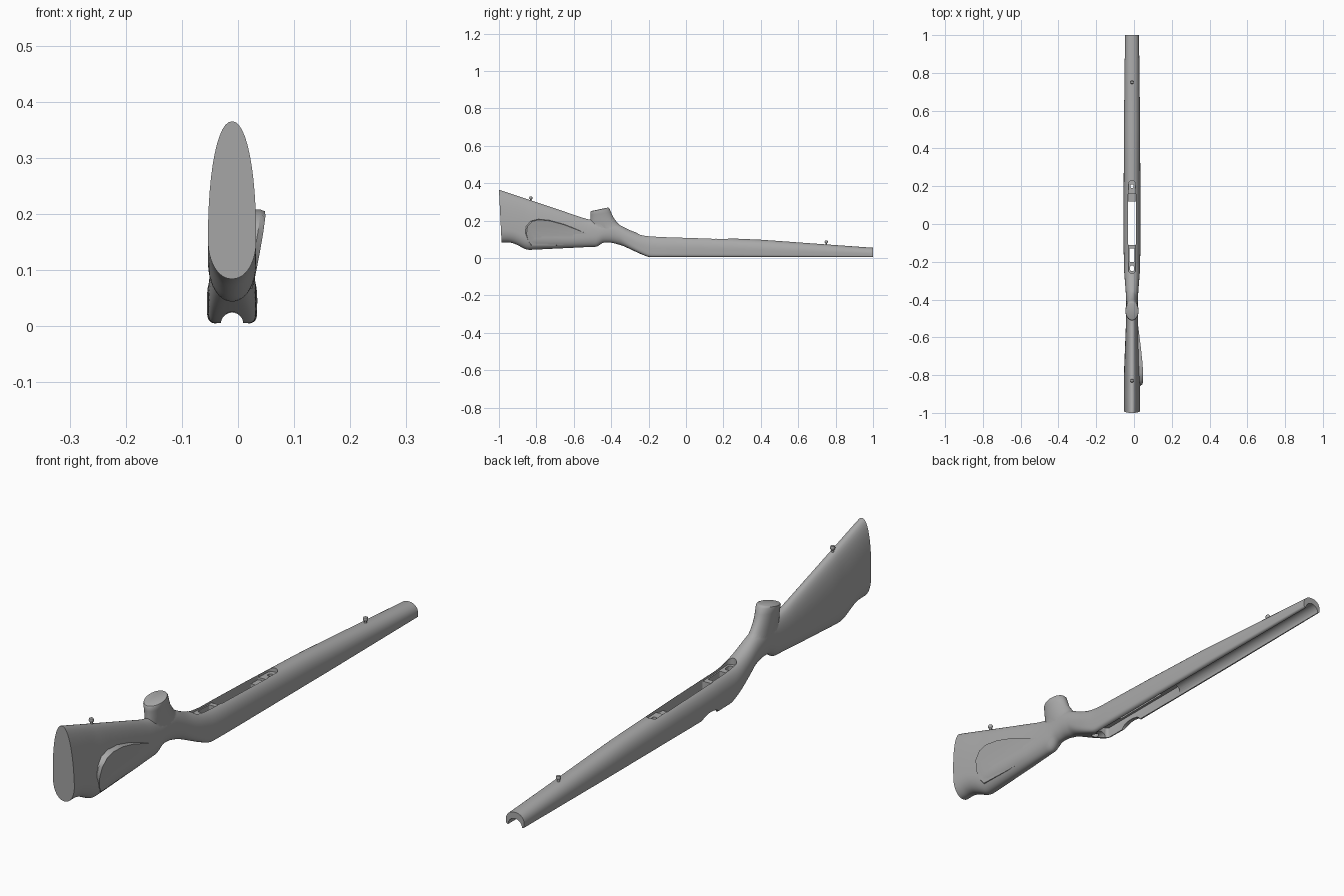
import bpy, bmesh, math
from mathutils import Vector

if "Cube" in bpy.data.objects:
    bpy.data.objects.remove(bpy.data.objects["Cube"])

CX = -0.0105  # centre line of the stock
TAU = math.tau

grey = bpy.data.materials.new("matte grey")
grey.use_nodes = True
grey.diffuse_color = (0.4, 0.4, 0.4, 1)
grey.node_tree.nodes["Principled BSDF"].inputs["Base Color"].default_value = (0.4, 0.4, 0.4, 1)


def loft(name, rings):
    """Closed skin through rings of equal point count."""
    bm = bmesh.new()
    loops = [[bm.verts.new(p) for p in ring] for ring in rings]
    n = len(loops[0])
    for a, b in zip(loops, loops[1:]):
        for i in range(n):
            j = (i + 1) % n
            bm.faces.new((a[i], a[j], b[j], b[i]))
    bm.faces.new(loops[0][::-1])
    bm.faces.new(loops[-1])
    bmesh.ops.recalc_face_normals(bm, faces=bm.faces)
    mesh = bpy.data.meshes.new(name)
    bm.to_mesh(mesh)
    bm.free()
    mesh.materials.append(grey)
    ob = bpy.data.objects.new(name, mesh)
    bpy.context.collection.objects.link(ob)
    return ob


def sample(points, y):
    if y <= points[0][0]:
        return points[0][1]
    for (a, u), (b, v) in zip(points, points[1:]):
        if y <= b:
            return u + (v - u) * (y - a) / (b - a)
    return points[-1][1]


def smooth(points, y, r=0.022):
    r = min(r, y + 1, 1 - y)
    return sum(sample(points, y + r * k / 4) for k in range(-4, 5)) / 9


def combine(target, tool, operation):
    tool.hide_render = True
    mod = target.modifiers.new(operation, "BOOLEAN")
    mod.operation, mod.object, mod.solver = operation, tool, "EXACT"
    bpy.context.view_layer.objects.active = target
    bpy.ops.object.modifier_apply(modifier=mod.name)
    bpy.data.objects.remove(tool)


# Side outlines, half width, height of widest point, and lower corner squareness
TOP = [(-1, .365), (-.53, .208), (-.48, .2), (-.4, .195), (-.36, .18), (-.3, .148),
       (-.24, .127), (-.18, .12), (.1, .111), (.4, .098), (1, .055)]
BOTTOM = [(-1, .084), (-.95, .084), (-.91, .074), (-.85, .043), (-.5, .06), (-.47, .06),
          (-.45, .083), (-.4, .083), (-.34, .067), (-.25, .025), (-.2, .004), (1, .004)]
WIDTH = [(-1, .043), (-.8, .043), (-.55, .033), (-.45, .03), (-.36, .033), (-.25, .042),
         (-.1, .045), (.5, .043), (1, .037)]
WIDEST = [(-1, .25), (-.6, .3), (-.4, .5), (-.2, .4), (1, .35)]
SQUARE = [(-1, 2.1), (-.35, 2.1), (-.18, 6), (1, 6)]


def section(y, count=48):
    lo, hi = smooth(BOTTOM, y, .015), smooth(TOP, y)
    mid = lo + (hi - lo) * sample(WIDEST, y)
    ring = []
    for i in range(count):
        c, s = math.cos(TAU * i / count), math.sin(TAU * i / count)
        e = 2 / (2.15 if s > 0 else sample(SQUARE, y))
        x = math.copysign(abs(c) ** e, c) * smooth(WIDTH, y)
        z = mid + math.copysign(abs(s) ** e, s) * ((hi - mid) if s > 0 else (mid - lo))
        slant = max(0, -y - .9) * (.365 - z) * .5
        ring.append((CX + x, y + slant, z))
    return ring


stations = [-1 + .01 * i for i in range(90)] + [-.1 + .05 * i for i in range(22)] + [1]
stock = loft("stock", [section(y) for y in stations])


# Pistol grip: front edge, back edge, half width, height, cap tilt
def oval(front, back, half, z, tilt=0.0):
    mid, ry = (front + back) / 2, (front - back) / 2
    return [(CX + half * math.cos(TAU * i / 40), mid + ry * math.sin(TAU * i / 40),
             z + tilt * math.sin(TAU * i / 40)) for i in range(40)]


GRIP = [(-.3, -.5, .026, .12, 0), (-.335, -.505, .029, .16, 0), (-.366, -.51, .03, .187, 0),
        (-.388, -.51, .031, .213, .003), (-.4, -.51, .033, .237, .006),
        (-.408, -.511, .035, .254, .009), (-.413, -.508, .034, .259, .009),
        (-.418, -.503, .03, .261, .009)]
combine(stock, loft("grip", [oval(*g) for g in GRIP]), "UNION")

# Cheek piece: wedge on the left side with a stepped ledge
OUTLINE = [(-.5, .12), (-.56, .145), (-.65, .18), (-.73, .202), (-.79, .208), (-.83, .198),
           (-.855, .17), (-.86, .13), (-.85, .09), (-.83, .065), (-.7, .066), (-.5, .075)]


def cheek_ring(shrink, lift):
    ring = []
    for y, z in OUTLINE:
        y, z = -.68 + (y + .68) * shrink, .12 + (z - .12) * shrink
        ring.append((.05 + .18 * (z - .2) - .055 * (y + .83) + lift, y, z))
    return ring


core = [(CX, y, z) for y, z in OUTLINE]
combine(stock, loft("cheek_piece", [core, cheek_ring(1, -.01), cheek_ring(.96, 0)]), "UNION")


# Cutter shapes
def slot(y0, y1, half, z0, z1, slope=0.0, corner=None):
    r = half if corner is None else corner
    plan = []
    for i in range(24):
        a = TAU * (i + .5) / 24
        c, s = math.cos(a), math.sin(a)
        plan.append((CX + math.copysign(half - r, c) + r * c,
                     (y1 - r if s > 0 else y0 + r) + r * s))
    return loft("slot_cutter", [[(x, y, z + slope * y) for x, y in plan] for z in (z0, z1)])


def bore(y0, y1, r0, r1, z=.004):
    return loft("bore_cutter", [[(CX + r * math.cos(TAU * i / 32), y, z + r * math.sin(TAU * i / 32))
                                 for i in range(32)] for y, r in ((y0, r0), (y1, r1))])


cutters = [
    bore(.15, 1.1, .031, .028),                     # barrel channel
    bore(-.34, .2, .02, .02),                       # rear tang channel
    slot(-.2, .22, .03, -.05, .045, 0, .012),       # action inlet
    slot(-.262, .23, .019, .1, .3, -.04),           # floor plate recess
    slot(-.11, .16, .0205, .085, .3, 0, .004),      # magazine ledge
    slot(-.11, .12, .0205, -.05, .3, 0, .004),      # magazine well
    slot(-.2, -.13, .014, -.05, .3, 0, .005),       # trigger opening
    slot(-.25, -.22, .011, -.05, .3),               # rear screw hole
    slot(.19, .21, .0075, -.05, .3),                # front screw hole
]
for cutter in cutters:
    combine(stock, cutter, "DIFFERENCE")

# Bolt handle notch in the right wall
notch = [[(x, -.065 + .05 * math.cos(TAU * i / 24), .004 + .022 * math.sin(TAU * i / 24))
          for i in range(24)] for x in (-.08, -.03)]
combine(stock, loft("notch_cutter", notch), "DIFFERENCE")


# Sling studs: post with a rounded head
def stud(name, y, z):
    shape = [(.005, -.015), (.005, .006), (.008, .009), (.009, .014), (.007, .02), (.003, .022)]
    return loft(name, [[(CX + r * math.cos(TAU * i / 16), y + r * math.sin(TAU * i / 16), z + h)
                        for i in range(16)] for r, h in shape])


studs = [stud("front_stud", .75, .073), stud("rear_stud", -.83, .308)]

# Smooth shading with crisp edges
for ob in [stock] + studs:
    bpy.ops.object.select_all(action="DESELECT")
    ob.select_set(True)
    bpy.context.view_layer.objects.active = ob
    bpy.ops.object.shade_smooth_by_angle(angle=math.radians(35))
